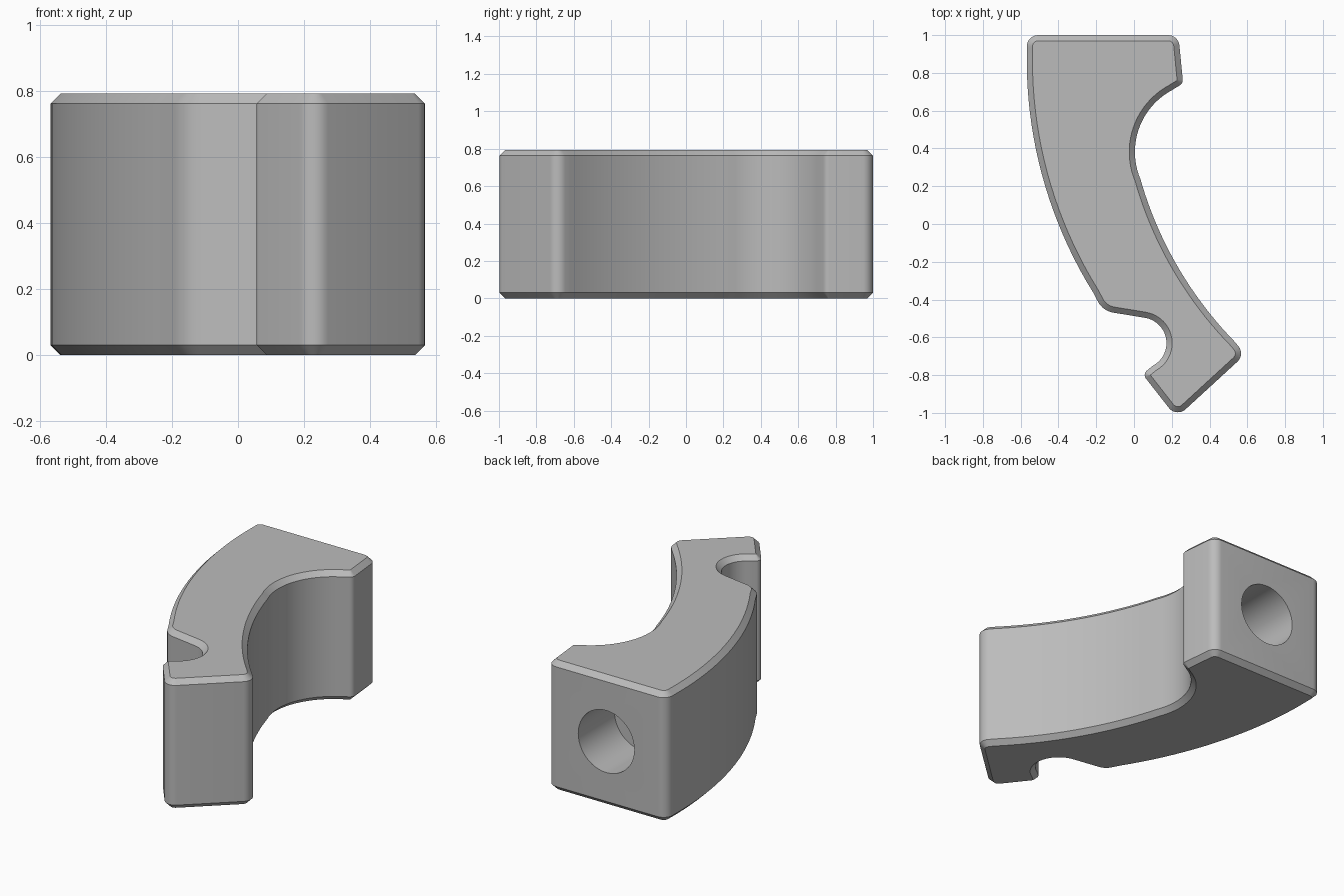
import bpy
import bmesh
import math
from mathutils import Vector

HEIGHT = 0.793
CHAMFER = 0.03

if "Cube" in bpy.data.objects:
    bpy.data.objects.remove(bpy.data.objects["Cube"], do_unlink=True)


def arc(a, b, c, steps):
    """Points of the circular arc from a through b to c."""
    a, b, c = Vector(a), Vector(b), Vector(c)
    ab, ac = b - a, c - a
    d = 2 * ab.cross(ac)
    centre = a + Vector((ac.y * ab.dot(ab) - ab.y * ac.dot(ac),
                         ab.x * ac.dot(ac) - ac.x * ab.dot(ab))) / d
    start, radius = a - centre, (a - centre).length
    end = c - centre
    sweep = math.atan2(start.cross(end), start.dot(end))
    return [centre + radius * Vector((math.cos(t), math.sin(t)))
            for t in (math.atan2(start.y, start.x) + sweep * i / steps
                      for i in range(steps + 1))]


def fillet(before, corner, after, radius, steps=8):
    """Points of a corner rounded to the given radius."""
    p = Vector(corner)
    u = (Vector(before) - p).normalized()
    v = (Vector(after) - p).normalized()
    half = u.angle(v) / 2
    centre = p + (u + v).normalized() * radius / math.sin(half)
    reach = radius / math.tan(half)
    middle = centre + (p - centre).normalized() * radius
    return arc(p + u * reach, middle, p + v * reach, steps)


# Outline, counter-clockwise: three points make an arc, a point and radius a corner
pieces = [
    ((-0.57, 1.0), 0.06),
    ((-0.567, 0.93), (-0.4, 0.0), (-0.215, -0.365)),       # long outer curve
    ((-0.165, -0.46), 0.11),
    ((0.06, -0.497), (0.172, -0.63), (0.1, -0.75)),        # small hook
    ((0.045, -0.795), 0.03),
    ((0.225, -1.025), 0.06),
    ((0.59, -0.69), 0.06),
    ((0.53, -0.62), (0.225, -0.215), (0.045, 0.2)),        # long inner curve
    ((0.035, 0.235), (0.005, 0.37), (0.2, 0.708)),         # large hollow
    ((0.26, 0.745), 0.035),
    ((0.235, 1.0), 0.06),
]
outline = []
for i, piece in enumerate(pieces):
    if len(piece) == 3:
        outline += arc(*piece, 20)
    else:
        before, after = pieces[i - 1], pieces[(i + 1) % len(pieces)]
        outline += fillet(before[2] if len(before) == 3 else before[0],
                          piece[0], after[0], piece[1])

# Curved body: extruded outline with chamfered rims
bm = bmesh.new()
base = bm.faces.new([bm.verts.new((p.x, p.y, 0)) for p in outline])
top = bmesh.ops.extrude_face_region(bm, geom=[base])["geom"]
bmesh.ops.translate(bm, vec=(0, 0, HEIGHT),
                    verts=[g for g in top if isinstance(g, bmesh.types.BMVert)])
if len([f for f in bm.faces if len(f.verts) > 4]) < 2:
    bm.faces.new([v for v in bm.verts if v.co.z == 0])
rims = [e for e in bm.edges if abs(e.verts[0].co.z - e.verts[1].co.z) < 1e-5]
bmesh.ops.bevel(bm, geom=rims, offset=CHAMFER * math.sqrt(2), offset_type='WIDTH',
                segments=1, affect='EDGES')
bmesh.ops.recalc_face_normals(bm, faces=bm.faces)
mesh = bpy.data.meshes.new("curved_body")
bm.to_mesh(mesh)
bm.free()
body = bpy.data.objects.new("curved_body", mesh)
bpy.context.collection.objects.link(body)

# Blind round hole in the back end
bpy.ops.mesh.primitive_cylinder_add(vertices=48, radius=0.19, depth=0.7,
                                    location=(-0.16, 1.0, HEIGHT / 2),
                                    rotation=(math.pi / 2, 0, 0))
cutter = bpy.context.object
cutter.name = "hole_cutter"
cutter.hide_render = True
hole = body.modifiers.new("round_hole", 'BOOLEAN')
hole.operation = 'DIFFERENCE'
hole.solver = 'EXACT'
hole.object = cutter
bpy.ops.object.select_all(action='DESELECT')
body.select_set(True)
bpy.context.view_layer.objects.active = body
bpy.ops.object.modifier_apply(modifier=hole.name)
bpy.data.objects.remove(cutter, do_unlink=True)

# Plain grey finish
grey = bpy.data.materials.new("plain_grey")
colour = (0.5, 0.5, 0.5, 1)
grey.use_nodes = True
grey.diffuse_color = colour
grey.node_tree.nodes["Principled BSDF"].inputs["Base Color"].default_value = colour
body.data.materials.clear()
body.data.materials.append(grey)
bpy.ops.object.shade_smooth_by_angle(angle=math.radians(30))
